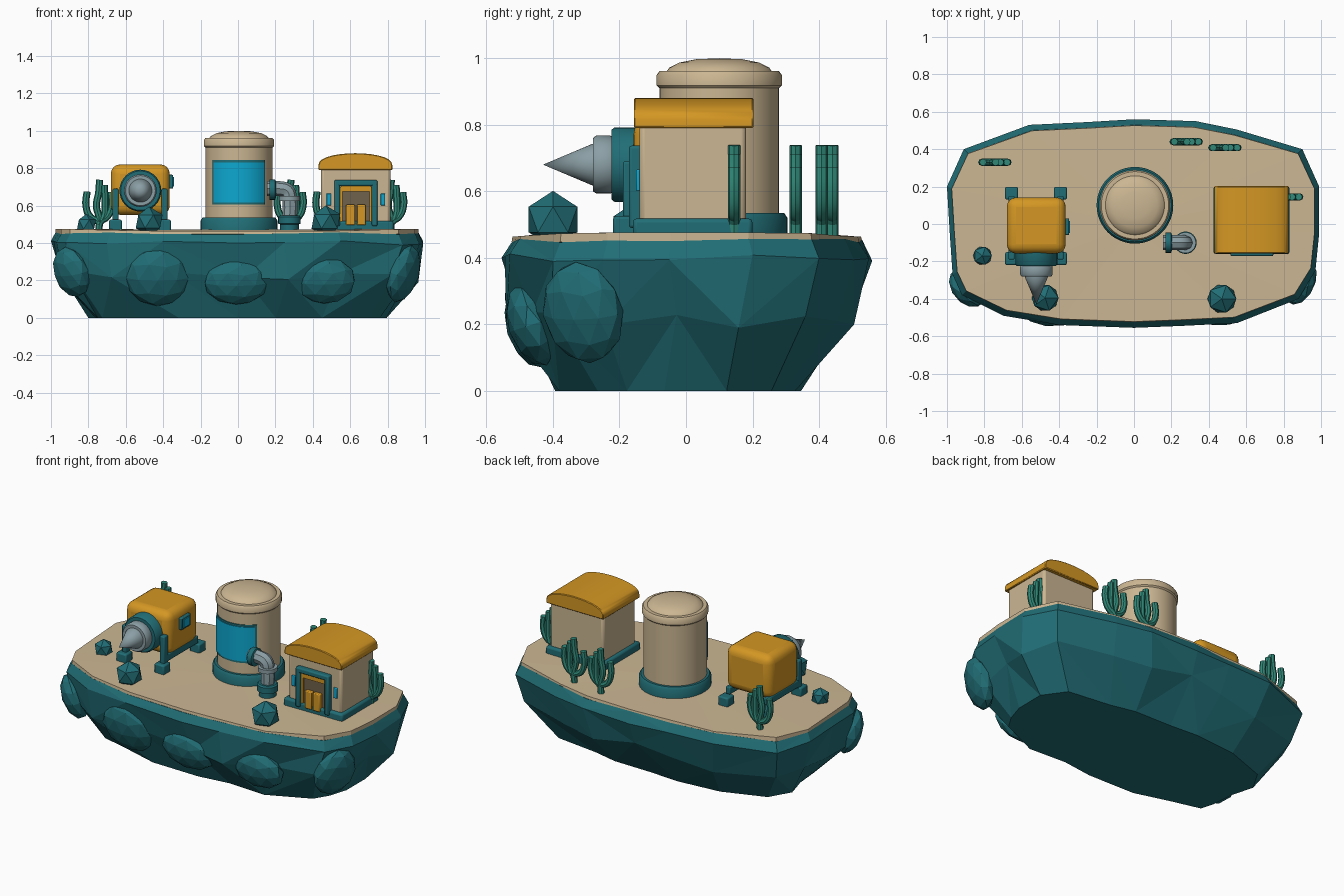
import bpy, bmesh, math, random
from mathutils import Vector, Matrix

if "Cube" in bpy.data.objects:
    bpy.data.objects.remove(bpy.data.objects["Cube"])

random.seed(4)

def mat(name, *rgb):
    m = bpy.data.materials.new(name)
    m.diffuse_color = (*rgb, 1)
    m.use_nodes = True
    m.node_tree.nodes["Principled BSDF"].inputs["Base Color"].default_value = m.diffuse_color
    return m

TEAL = mat("deep teal", .015, .155, .18)
SAND = mat("sand", .60, .47, .29)
AMBER = mat("amber", .66, .31, .017)
CYAN = mat("cyan glass", .004, .39, .63)
GREY = mat("steel grey", .26, .35, .38)
CORAL = mat("coral green", .03, .25, .19)
SHADOW = mat("doorway brown", .16, .12, .07)

def finish(bm, name, material, smooth=False, bevel=0, seg=2):
    bmesh.ops.recalc_face_normals(bm, faces=bm.faces)
    me = bpy.data.meshes.new(name)
    bm.to_mesh(me)
    bm.free()
    me.materials.append(material)
    ob = bpy.data.objects.new(name, me)
    bpy.context.collection.objects.link(ob)
    if bevel:
        mod = ob.modifiers.new("bevel", 'BEVEL')
        mod.width, mod.segments, mod.limit_method = bevel, seg, 'ANGLE'
    if smooth:
        bpy.ops.object.select_all(action='DESELECT')
        bpy.context.view_layer.objects.active = ob
        ob.select_set(True)
        bpy.ops.object.shade_smooth_by_angle(angle=math.radians(40))
    return ob

def box(name, material, x0, x1, y0, y1, z0, z1, bevel=0, seg=2):
    bm = bmesh.new()
    m = Matrix.Translation(((x0+x1)/2, (y0+y1)/2, (z0+z1)/2)) @ Matrix.Diagonal((x1-x0, y1-y0, z1-z0, 1))
    bmesh.ops.create_cube(bm, size=1, matrix=m)
    return finish(bm, name, material, bevel > 0, bevel, seg)

def lathe(name, material, profile, origin, axis='Z', n=32):
    """Spin (radius, height) points about an axis through origin."""
    bm = bmesh.new()
    vs = [bm.verts.new((r, 0, h)) for r, h in profile]
    es = [bm.edges.new(p) for p in zip(vs, vs[1:])]
    bmesh.ops.spin(bm, geom=vs + es, cent=(0, 0, 0), axis=(0, 0, 1), angle=2*math.pi, steps=n)
    bmesh.ops.remove_doubles(bm, verts=bm.verts, dist=1e-5)
    rot = {'Z': Matrix(), 'X': Matrix.Rotation(math.pi/2, 4, 'Y'), '-Y': Matrix.Rotation(math.pi/2, 4, 'X')}[axis]
    bm.transform(Matrix.Translation(origin) @ rot)
    return finish(bm, name, material, True)

def tube(name, material, paths, radius, loc):
    """Round tubes along smooth paths of (x, z) points."""
    cu = bpy.data.curves.new(name, 'CURVE')
    cu.dimensions, cu.bevel_depth, cu.bevel_resolution, cu.use_fill_caps = '3D', radius, 2, True
    for pts in paths:
        sp = cu.splines.new('BEZIER')
        sp.resolution_u = 5
        sp.bezier_points.add(len(pts) - 1)
        for b, (x, z) in zip(sp.bezier_points, pts):
            b.co = (x, 0, z)
            b.handle_left_type = b.handle_right_type = 'AUTO'
    ob = bpy.data.objects.new(name, cu)
    ob.location = loc
    bpy.context.collection.objects.link(ob)
    bpy.ops.object.select_all(action='DESELECT')
    bpy.context.view_layer.objects.active = ob
    ob.select_set(True)
    bpy.ops.object.convert(target='MESH')
    ob = bpy.context.object
    ob.data.materials.clear()
    ob.data.materials.append(material)
    bpy.ops.object.shade_smooth_by_angle(angle=math.radians(40))

def ico(name, loc, scale, level=1, rot=Matrix()):
    bm = bmesh.new()
    bmesh.ops.create_icosphere(bm, subdivisions=level, radius=1,
                               matrix=Matrix.Translation(loc) @ rot @ Matrix.Diagonal((*scale, 1)))
    finish(bm, name, TEAL)

# Floating rock: irregular outline stacked in shrinking rings
outline = [(-1, .2), (-.91, .40), (-.56, .53), (-.25, .545), (0, .56), (.33, .55), (.55, .505), (.9, .40),
           (.99, .2), (.99, -.05), (.97, -.25), (.88, -.40), (.55, -.53), (.25, -.545), (0, -.555),
           (-.4, -.54), (-.7, -.49), (-.92, -.38), (-.97, -.27), (-.985, -.05)]
rings = [(0, .79, .65, -.02, .02), (.22, .945, .93, 0, .035), (.40, 1, 1, 0, .012), (.452, .975, .945, 0, .006)]
bm = bmesh.new()
loops = []
for i, (z, sx, sy, dy, j) in enumerate(rings):
    loops.append([bm.verts.new((x*sx + random.uniform(-j, j)*(i < 2), y*sy + dy + random.uniform(-j, j)*(i < 2),
                                z + (random.uniform(-j, j) if i else 0))) for x, y in outline])
n = len(outline)
for a, b in zip(loops, loops[1:]):
    for k in range(n):
        q = (a[k], a[(k+1) % n], b[(k+1) % n], b[k])
        for t in ((0, 1, 2), (0, 2, 3)) if random.random() < .5 else ((0, 1, 3), (1, 2, 3)):
            bm.faces.new([q[s] for s in t])
bm.faces.new(loops[0][::-1])
bm.faces.new(loops[-1])
finish(bm, "floating_rock", TEAL)

# Sand covering with a slightly wavy rim
bm = bmesh.new()
low = [bm.verts.new((x*.975, y*.945, .448)) for x, y in outline]
top = [bm.verts.new((x*.975, y*.94, .464 + .012*max(0, abs(x) - .5)*2)) for x, y in outline]
mid = bm.verts.new((0, 0, .47))
for k in range(n):
    bm.faces.new((low[k], low[(k+1) % n], top[(k+1) % n], top[k]))
    bm.faces.new((top[k], top[(k+1) % n], mid))
bm.faces.new(low)
finish(bm, "sand_ground", SAND)

# Boulders bulging out of the front wall and ends
for x, y, z, a, b, c, ang in [(-.43, -.46, .22, .175, .075, .165, 0), (-.01, -.475, .19, .175, .065, .125, 0),
                              (.46, -.46, .20, .17, .075, .13, 0), (.885, -.31, .235, .13, .07, .16, 65),
                              (-.89, -.34, .245, .12, .075, .14, -50)]:
    rot = Matrix.Rotation(math.radians(ang), 4, 'Z') @ Matrix.Rotation(math.radians(18), 4, 'X')
    ico("wall_boulder", (x, y, z), (a, b, c), 2, rot)

# Loose rocks on the sand
for x, y, z, r in [(.47, -.4, .515, .086), (-.475, -.395, .515, .08), (-.81, -.17, .5, .056)]:
    ico("loose_rock", (x, y, z), (r, r, r))

# Storage tank
T = (.005, .1, 0)
lathe("tank_base", TEAL, [(0, .46), (.205, .46), (.205, .52), (.195, .535), (0, .535)], T, n=48)
lathe("tank_body", SAND, [(0, .53), (.18, .53), (.18, .91), (.188, .918), (.188, .95), (.18, .961), (.158, .961),
                          (.15, .972), (.12, .987), (.07, .997), (0, 1.0)], T, n=48)

def curved_panel(name, material, r, half, z0, z1):
    bm = bmesh.new()
    cols = []
    for k in range(17):
        a = -math.pi/2 + half*(k/8 - 1)
        cols.append([bm.verts.new((T[0] + q*math.cos(a), T[1] + q*math.sin(a), z))
                     for q, z in ((r, z0), (r, z1), (.17, z1), (.17, z0))])
    for a, b in zip(cols, cols[1:]):
        for k in range(4):
            bm.faces.new((a[k], b[k], b[(k+1) % 4], a[(k+1) % 4]))
    bm.faces.new(cols[0])
    bm.faces.new(cols[-1])
    finish(bm, name, material, True)

curved_panel("tank_window_frame", TEAL, .185, math.radians(49.5), .605, .843)
curved_panel("tank_window", CYAN, .189, math.radians(46), .617, .831)

# Outlet pipe with elbow and flanges
P = (.275, -.1, 0)
lathe("pipe_wall_flange", TEAL, [(0, 0), (.054, 0), (.054, .03), (.04, .036), (0, .036)], (.168, -.1, .685), 'X', 24)
tube("outlet_pipe", GREY, [[(-.12, .69), (-.05, .69), (-.012, .678), (0, .64), (0, .51)]], .04, P)
lathe("pipe_collar", GREY, [(.03, .625), (.056, .625), (.056, .65), (.03, .65)], P, n=24)
lathe("pipe_base", TEAL, [(0, .465), (.05, .465), (.05, .50), (.06, .503), (.06, .54), (.052, .548), (0, .548)], P, n=24)

# House: plinth, walls, arched roof
box("house_base", TEAL, .425, .832, -.16, .2, .46, .518, .012)
box("house_walls", SAND, .445, .815, -.14, .18, .5, .81, .015)
bm = bmesh.new()
arc = [(.43, .79)] + [(.6275 - .1975*math.cos(math.pi*k/14), .815 + .065*math.sin(math.pi*k/14)**.85)
                      for k in range(15)] + [(.825, .79)]
front = bm.faces.new([bm.verts.new((x, -.157, z)) for x, z in arc])
ext = bmesh.ops.extrude_face_region(bm, geom=[front])
bmesh.ops.translate(bm, vec=(0, .36, 0), verts=[v for v in ext["geom"] if isinstance(v, bmesh.types.BMVert)])
finish(bm, "house_roof", AMBER, True, .004, 1)

# Doorway, ajar doors and small front windows
D = .63
box("doorway", SHADOW, D-.08, D+.08, -.146, -.13, .5, .71)
for s in (-1, 1):
    xs = sorted((D + s*.085, D + s*.115))
    box("door_post", TEAL, *xs, -.172, -.13, .49, .735, .008)
    xs = sorted((D + s*.072, D + s*.085))
    box("door_trim", AMBER, *xs, -.156, -.13, .5, .70)
    xs = sorted((D + s*.005, D + s*.052))
    box("door_leaf", AMBER, *xs, -.17, -.14, .495, .605, .005)
    xs = sorted((D + s*.133, D + s*.157))
    box("front_window", CYAN, *xs, -.15, -.135, .60, .665, .004)
box("door_lintel", TEAL, D-.115, D+.115, -.172, -.13, .705, .737, .008)
box("door_header", AMBER, D-.08, D+.08, -.158, -.13, .675, .706)

# Drilling machine: rounded cabin, stepped collar, cone bit
box("drill_cabin", AMBER, -.68, -.365, -.158, .142, .55, .82, .05, 4)
C = (-.522, 0, .68)
lathe("drill_collar", TEAL, [(0, .13), (.112, .13), (.112, .215), (.105, .224), (0, .224)], C, '-Y')
lathe("drill_chuck", GREY, [(0, .22), (.083, .22), (.087, .228), (.087, .27), (.08, .28), (.05, .28)], C, '-Y')
lathe("drill_bit", GREY, [(0, .27), (.062, .27), (.062, .283), (0, .43)], C, '-Y')
for x in (-.655, -.393):
    for y in (-.185, .165):
        box("foot_pad", TEAL, x-.034, x+.034, y-.034, y+.034, .462, .525, .008)
    box("front_strut", TEAL, x-.016, x+.016, -.19, -.15, .51, .69, .006)
    box("skid_rail", TEAL, x-.016, x+.016, -.17, .15, .525, .57, .006)
box("side_window_frame", TEAL, -.372, -.347, -.06, .03, .69, .765, .005)
box("side_window", CYAN, -.352, -.342, -.047, .017, .702, .753)

# Branching coral clusters
coral = [[(0, .45), (.003, .53), (-.012, .6), (.0, .67), (.005, .738)],
         [(0, .515), (-.045, .54), (-.068, .6), (-.062, .675)],
         [(0, .515), (.045, .54), (.07, .60), (.066, .672)],
         [(0, .50), (.028, .54), (.034, .62), (.03, .71)]]
for x, y in [(-.745, .33), (.278, .44), (.485, .408), (.815, .145)]:
    tube("coral", CORAL, coral, .019, (x, y, 0))
